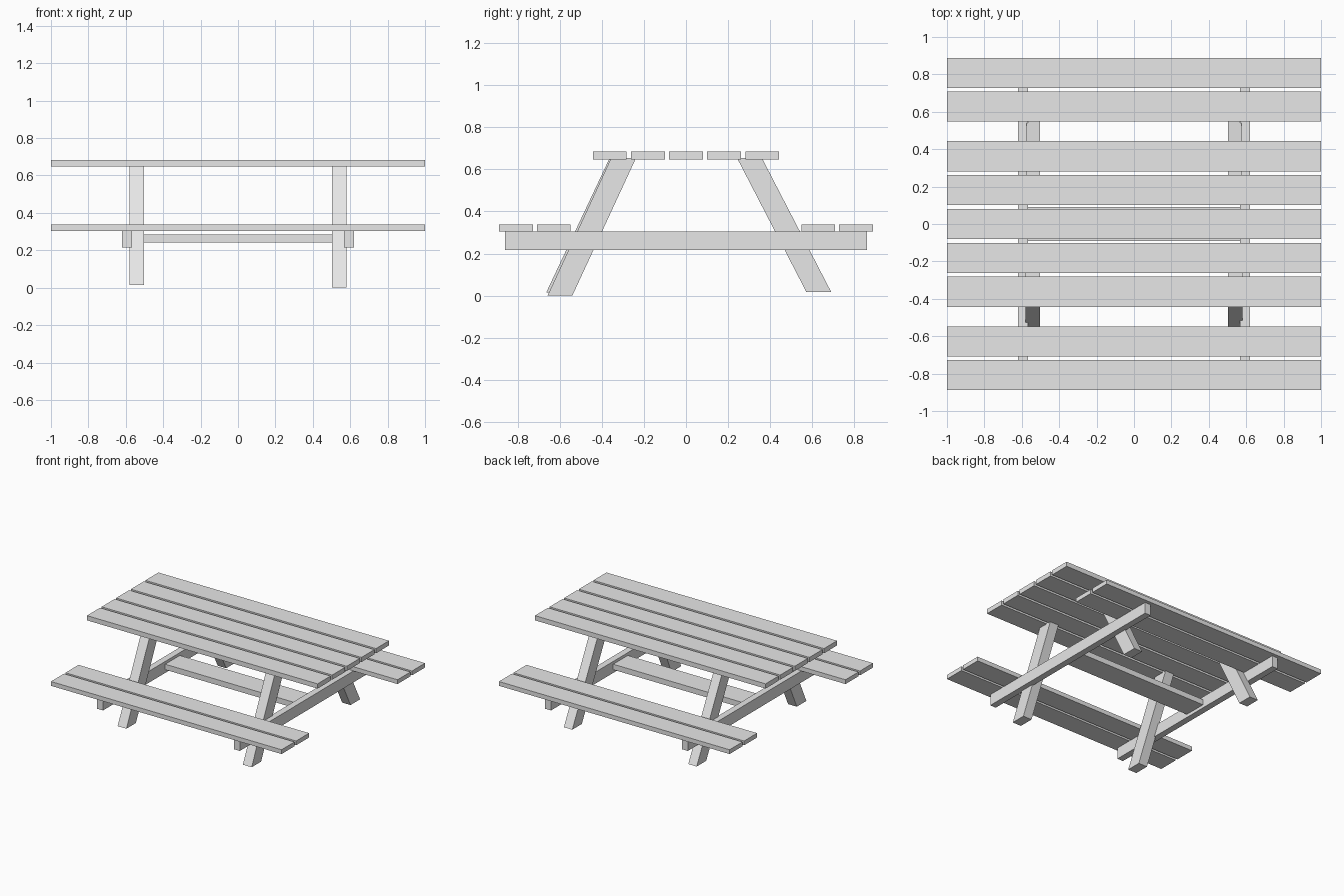
import bpy
import bmesh

default = bpy.data.objects.get("Cube")
if default:
    bpy.data.objects.remove(default, do_unlink=True)

# Single plain grey for all the timber
timber = bpy.data.materials.new("plain grey timber")
timber.use_nodes = True
grey = (0.8, 0.8, 0.8, 1)
timber.diffuse_color = grey
timber.node_tree.nodes["Principled BSDF"].inputs["Base Color"].default_value = grey


def prism(name, profile, x0, x1):
    """Extrude a (y, z) profile along x."""
    bm = bmesh.new()
    face = bm.faces.new([bm.verts.new((x0, y, z)) for y, z in profile])
    out = bmesh.ops.extrude_face_region(bm, geom=[face])
    moved = [v for v in out["geom"] if isinstance(v, bmesh.types.BMVert)]
    bmesh.ops.translate(bm, verts=moved, vec=(x1 - x0, 0, 0))
    bmesh.ops.recalc_face_normals(bm, faces=bm.faces)
    mesh = bpy.data.meshes.new(name)
    bm.to_mesh(mesh)
    bm.free()
    mesh.materials.append(timber)
    obj = bpy.data.objects.new(name, mesh)
    bpy.context.scene.collection.objects.link(obj)
    return obj


def board(name, x0, x1, y0, y1, z0, z1):
    return prism(name, [(y0, z0), (y1, z0), (y1, z1), (y0, z1)], x0, x1)


def leg(name, x0, x1, foot_y, head_y, foot_z, width=0.118, head_z=0.655):
    """Slanted leg with level ends; foot_y and head_y are its outer edge."""
    inward = width if foot_y < 0 else -width
    return prism(name, [(foot_y, foot_z), (foot_y + inward, foot_z),
                        (head_y + inward, head_z), (head_y, head_z)], x0, x1)


half = 0.0805  # half the width of a plank

# Table top planks
for i in range(5):
    y = (i - 2) * 0.181
    board(f"table_plank_{i + 1}", -1, 1, y - half, y + half, 0.647, 0.684)

# Bench planks, two on each side
for side, s in (("front", -1), ("back", 1)):
    for part, y in (("inner", 0.628), ("outer", 0.808)):
        board(f"{side}_bench_{part}_plank", -1, 1, s * y - half, s * y + half, 0.304, 0.338)

# Crossbeams carrying the benches
board("left_crossbeam", 0.568, 0.619, -0.861, 0.861, 0.216, 0.306)
board("right_crossbeam", -0.619, -0.568, -0.861, 0.861, 0.216, 0.306)

# Slanted legs
leg("front_left_leg", 0.503, 0.579, -0.658, -0.355, 0.0)
leg("front_right_leg", -0.579, -0.503, -0.664, -0.362, 0.015)
leg("back_left_leg", 0.503, 0.576, 0.69, 0.36, 0.017)
leg("back_right_leg", -0.576, -0.503, 0.69, 0.36, 0.017)

# Stretcher board joining the two leg frames
board("stretcher", -0.57, 0.57, -0.09, 0.09, 0.241, 0.284)
